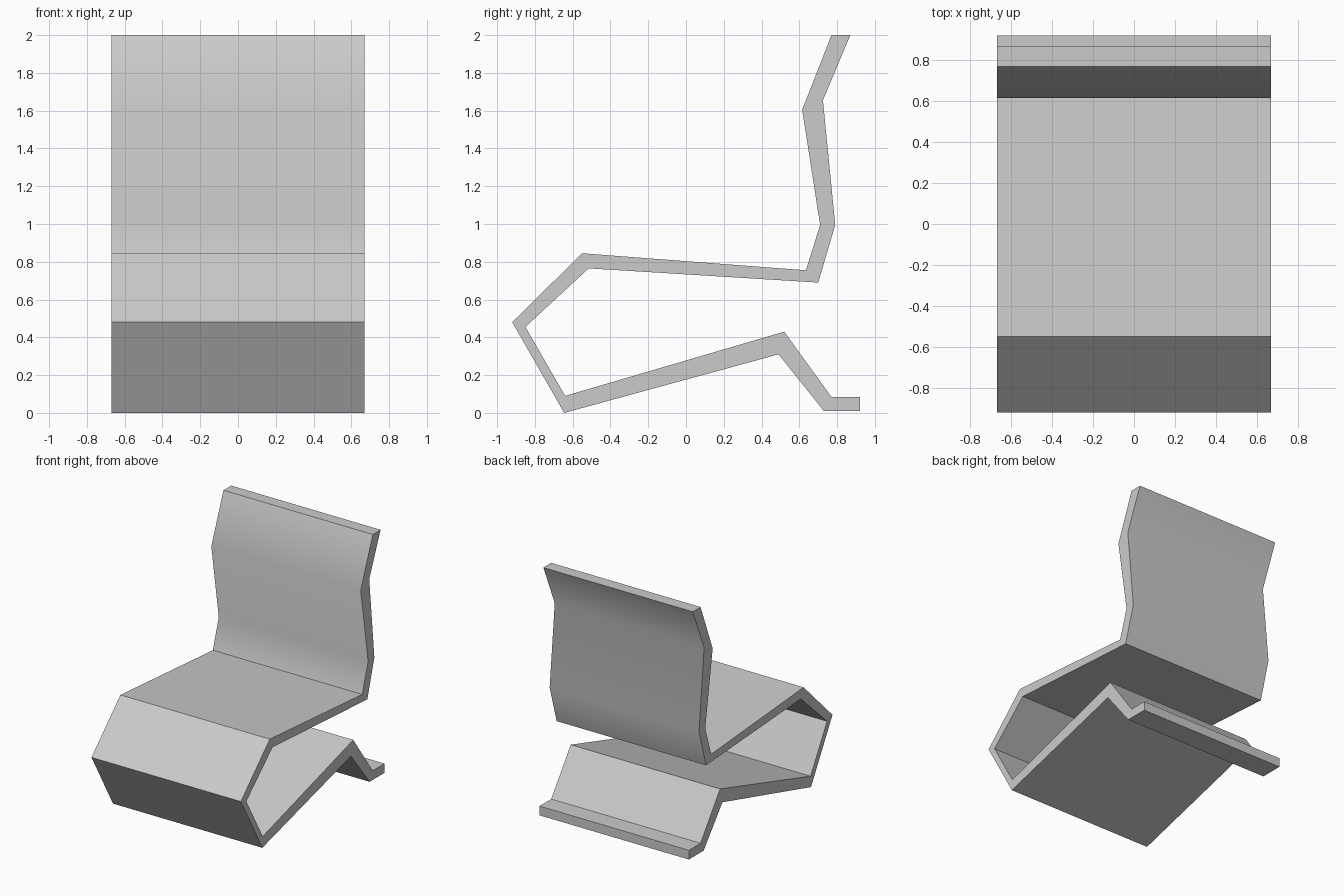
import bpy, bmesh, math

if "Cube" in bpy.data.objects:
    bpy.data.objects.remove(bpy.data.objects["Cube"])

HALF_WIDTH = 0.67

# Bent sheet profile in (y, z): matching points on its two sides, top of back to foot
outer = [(0.77, 2.0), (0.615, 1.605), (0.71, 0.995), (0.635, 0.755), (-0.55, 0.845),
         (-0.92, 0.48), (-0.645, 0.0), (0.49, 0.31), (0.73, 0.01), (0.92, 0.01)]
inner = [(0.87, 2.0), (0.725, 1.655), (0.79, 0.995), (0.70, 0.69), (-0.515, 0.765),
         (-0.85, 0.455), (-0.64, 0.09), (0.52, 0.43), (0.77, 0.085), (0.92, 0.085)]

# One loop of four vertices at every bend, bridged into a solid strip
bm = bmesh.new()
loops = []
for o, i in zip(outer, inner):
    corners = [(-HALF_WIDTH, o), (HALF_WIDTH, o), (HALF_WIDTH, i), (-HALF_WIDTH, i)]
    loops.append([bm.verts.new((x, y, z)) for x, (y, z) in corners])
for a, b in zip(loops, loops[1:]):
    for k in range(4):
        n = (k + 1) % 4
        bm.faces.new((a[k], a[n], b[n], b[k]))
bm.faces.new(loops[0])
bm.faces.new(loops[-1])
bmesh.ops.recalc_face_normals(bm, faces=bm.faces)

mesh = bpy.data.meshes.new("folded_chair")
bm.to_mesh(mesh)
bm.free()
chair = bpy.data.objects.new("folded_chair", mesh)
bpy.context.collection.objects.link(chair)

# Plain grey finish
grey = bpy.data.materials.new("light_grey")
grey.diffuse_color = (0.6, 0.6, 0.6, 1.0)
grey.use_nodes = True
grey.node_tree.nodes["Principled BSDF"].inputs["Base Color"].default_value = grey.diffuse_color
mesh.materials.append(grey)

# Soft bends in the backrest, sharp folds elsewhere
bpy.context.view_layer.objects.active = chair
chair.select_set(True)
bpy.ops.object.shade_smooth_by_angle(angle=math.radians(35))
